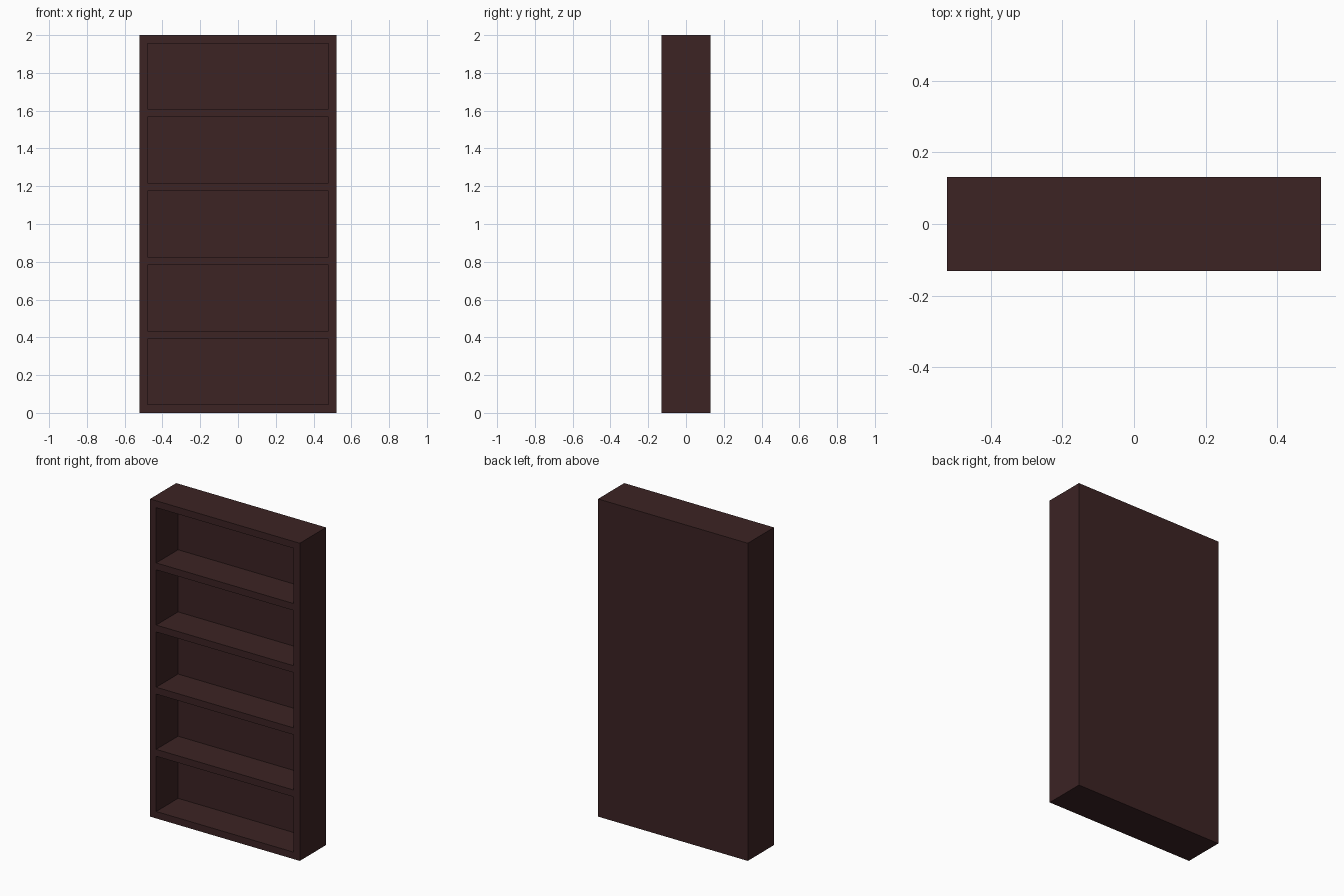
import bpy, bmesh
from mathutils import Vector

if "Cube" in bpy.data.objects:
    bpy.data.objects.remove(bpy.data.objects["Cube"])

U = 2 / 46                      # board thickness; everything is a multiple of it
W, D, SHELVES, PITCH = 24 * U, 6 * U, 5, 9 * U

wood = bpy.data.materials.new("dark brown wood")
wood.diffuse_color = (0.045, 0.0168, 0.0176, 1)
wood.use_nodes = True
wood.node_tree.nodes["Principled BSDF"].inputs["Base Color"].default_value = wood.diffuse_color

bm = bmesh.new()

# Front grid: side boards and shelf edges around five openings
xs = [-W / 2, -W / 2 + U, W / 2 - U, W / 2]
zs = [0]
for i in range(SHELVES):
    zs += [i * PITCH + U, (i + 1) * PITCH]
zs.append(SHELVES * PITCH + U)
grid = [[bm.verts.new((x, -D / 2, z)) for x in xs] for z in zs]
openings = []
for r in range(len(zs) - 1):
    for c in range(3):
        f = bm.faces.new((grid[r][c], grid[r][c + 1], grid[r + 1][c + 1], grid[r + 1][c]))
        if c == 1 and r % 2 == 1:
            openings.append(f)
rim = [e for e in bm.edges if e.is_boundary]

# Outer sides, then the closed back
ext = bmesh.ops.extrude_edge_only(bm, edges=rim)["geom"]
bmesh.ops.translate(bm, verts=[g for g in ext if isinstance(g, bmesh.types.BMVert)],
                    vec=Vector((0, D, 0)))
bmesh.ops.holes_fill(bm, edges=[e for e in bm.edges if e.is_boundary], sides=0)

# Push the openings in, leaving a back board
niches = bmesh.ops.extrude_discrete_faces(bm, faces=openings)["faces"]
for f in niches:
    bmesh.ops.translate(bm, verts=f.verts[:], vec=Vector((0, D - U, 0)))
bmesh.ops.recalc_face_normals(bm, faces=bm.faces[:])

mesh = bpy.data.meshes.new("bookcase")
bm.to_mesh(mesh)
bm.free()
mesh.materials.append(wood)
bpy.context.collection.objects.link(bpy.data.objects.new("bookcase", mesh))
